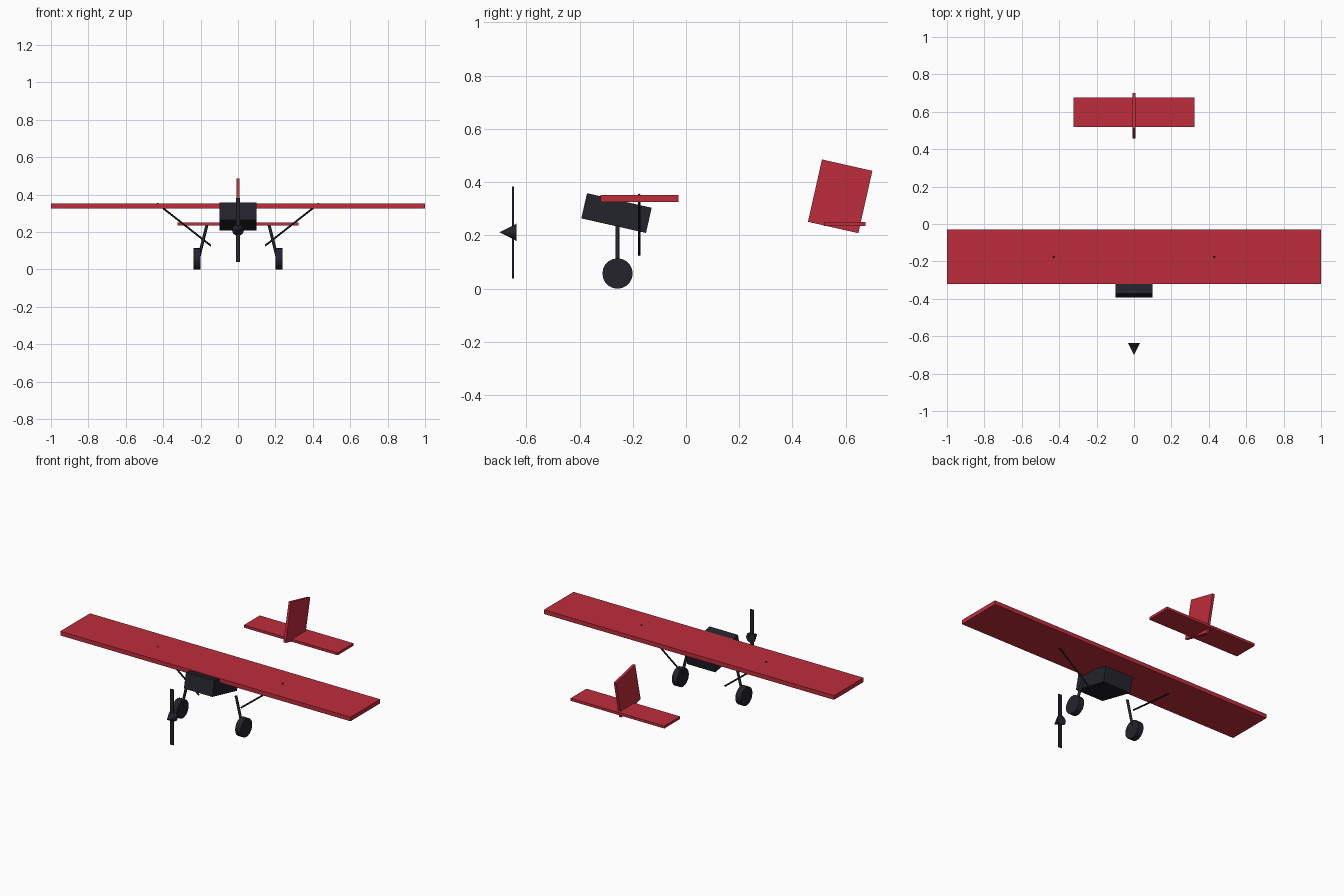
import bpy
from math import radians
from mathutils import Vector

if "Cube" in bpy.data.objects:
    bpy.data.objects.remove(bpy.data.objects["Cube"])


def make_material(name, rgb):
    mat = bpy.data.materials.new(name)
    mat.use_nodes = True
    color = (*rgb, 1)
    mat.diffuse_color = color
    mat.node_tree.nodes["Principled BSDF"].inputs["Base Color"].default_value = color
    return mat


red = make_material("red_paint", (0.515, 0.026, 0.044))
dark = make_material("dark_grey", (0.017, 0.017, 0.025))


def finish(name, mat):
    obj = bpy.context.object
    obj.name = name
    obj.data.materials.append(mat)
    return obj


def box(name, center, size, mat, pitch=0):
    bpy.ops.mesh.primitive_cube_add(size=1, location=center)
    obj = finish(name, mat)
    obj.scale = size
    obj.rotation_euler.x = radians(pitch)
    return obj


def rod(name, start, end, radius, mat, sides=12):
    a, b = Vector(start), Vector(end)
    bpy.ops.mesh.primitive_cylinder_add(
        vertices=sides, radius=radius, depth=(b - a).length, location=(a + b) / 2)
    obj = finish(name, mat)
    obj.rotation_euler = (b - a).to_track_quat("Z", "Y").to_euler()
    return obj


# Wing and engine block, the block pitched nose up
box("wing", (0, -0.175, 0.339), (2, 0.292, 0.026), red)
box("engine_block", (0, -0.261, 0.284), (0.196, 0.249, 0.097), dark, -12.7)

# Tail surfaces
box("tailplane", (0, 0.597, 0.243), (0.646, 0.156, 0.016), red)
box("tail_fin", (0, 0.579, 0.347), (0.016, 0.194, 0.24), red, -12.7)

# Propeller blade and spinner
box("propeller_blade", (0, -0.65, 0.211), (0.024, 0.008, 0.344), dark)
bpy.ops.mesh.primitive_cone_add(
    vertices=16, radius1=0.032, depth=0.063,
    location=(0, -0.669, 0.212), rotation=(radians(90), 0, 0))
finish("spinner", dark)

# Landing gear and wing struts on both sides
for side, s in (("left", 1), ("right", -1)):
    rod(side + "_gear_leg", (s * 0.166, -0.257, 0.237), (s * 0.213, -0.257, 0.05),
        0.008, dark)
    rod(side + "_wheel", (s * 0.2, -0.257, 0.057), (s * 0.238, -0.257, 0.057),
        0.057, dark, 20)
    rod(side + "_wing_strut", (s * 0.145, -0.176, 0.127), (s * 0.433, -0.176, 0.353),
        0.005, dark, 8)
